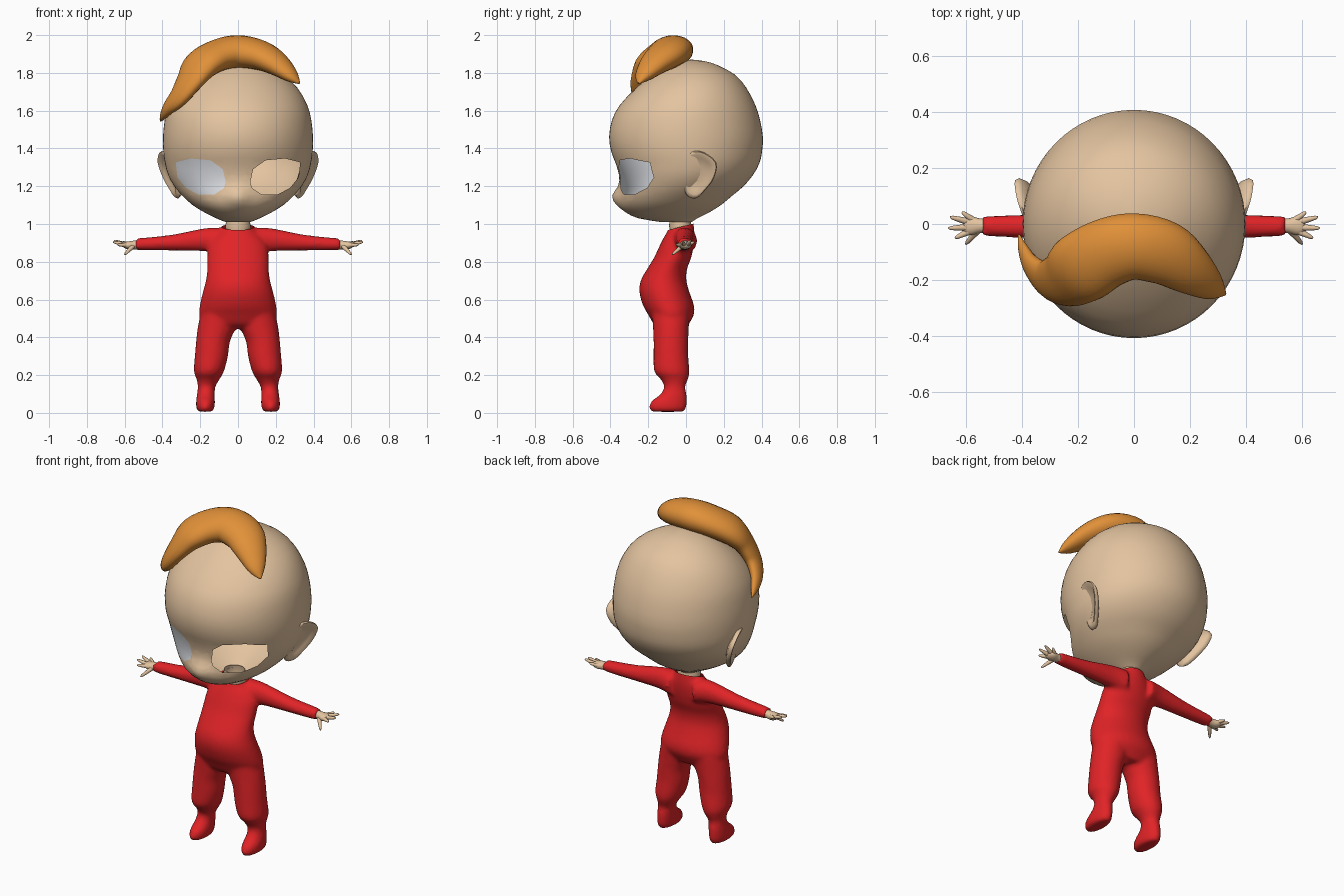
import bpy, bmesh
from math import sin, cos, pi, exp, radians
from mathutils import Vector

default = bpy.data.objects.get("Cube")
if default:
    bpy.data.objects.remove(default)


def material(name, rgb):
    m = bpy.data.materials.new(name)
    m.use_nodes = True
    m.diffuse_color = (*rgb, 1)
    m.node_tree.nodes["Principled BSDF"].inputs["Base Color"].default_value = (*rgb, 1)
    return m


SKIN = material("skin", (0.77, 0.55, 0.35))
RED = material("red_suit", (0.75, 0.017, 0.02))
ORANGE = material("orange_hair", (0.75, 0.28, 0.04))
WHITE = material("eye_white", (0.8, 0.82, 0.86))


def refine(rows, steps=3):
    """Catmull-Rom interpolation through rows of numbers."""
    out = []
    for i in range(len(rows) - 1):
        quad = [rows[max(i - 1, 0)], rows[i], rows[i + 1], rows[min(i + 2, len(rows) - 1)]]
        for s in range(steps):
            t = s / steps
            out.append([b + 0.5 * t * (c - a + t * (2*a - 5*b + 4*c - d + t * (3*(b - c) + d - a)))
                        for a, b, c, d in zip(*quad)])
    return out + [list(rows[-1])]


def loft(bm, rings, n=24, cap_start=True, cap_end=True):
    """Skin elliptical rings, each given as centre, u axis, v axis."""
    loops = [[bm.verts.new(Vector(c) + Vector(u) * cos(2*pi*k/n) + Vector(v) * sin(2*pi*k/n))
              for k in range(n)] for c, u, v in rings]
    for a, b in zip(loops, loops[1:]):
        for k in range(n):
            bm.faces.new((a[k], a[(k+1) % n], b[(k+1) % n], b[k]))
    if cap_start:
        bm.faces.new(loops[0])
    if cap_end:
        bm.faces.new(loops[-1])


def stack(rows):
    """Rows of height, half width, front y, back y become level rings."""
    return [((0, (f + b) / 2, z), (w, 0, 0), (0, (b - f) / 2, 0)) for z, w, f, b in rows]


def smooth(obj):
    bpy.ops.object.select_all(action='DESELECT')
    obj.select_set(True)
    bpy.context.view_layer.objects.active = obj
    bpy.ops.object.shade_smooth_by_angle(angle=radians(60))


def finish(name, bm, *mats, mirror=False):
    bmesh.ops.recalc_face_normals(bm, faces=bm.faces)
    mesh = bpy.data.meshes.new(name)
    bm.to_mesh(mesh)
    bm.free()
    for m in mats:
        mesh.materials.append(m)
    obj = bpy.data.objects.new(name, mesh)
    bpy.context.collection.objects.link(obj)
    smooth(obj)
    if mirror:
        obj.modifiers.new("Mirror", 'MIRROR').use_mirror_merge = False
    return obj


# Head shell with a small nose
HEAD = [(1.87, .004, .026, .034), (1.862, .07, -.04, .10), (1.84, .15, -.10, .17),
        (1.79, .24, -.18, .26), (1.72, .315, -.265, .32), (1.63, .367, -.35, .367),
        (1.55, .388, -.392, .392), (1.46, .397, -.407, .407), (1.38, .395, -.395, .402),
        (1.32, .386, -.372, .388), (1.26, .37, -.355, .355), (1.2, .337, -.35, .305),
        (1.15, .295, -.357, .245), (1.1, .24, -.352, .185), (1.06, .175, -.315, .12),
        (1.03, .115, -.25, .06), (1.01, .065, -.13, .03)]
bm = bmesh.new()
loft(bm, stack(refine(HEAD, 2)), 64, cap_end=False)
for v in bm.verts:
    if v.co.y < 0:
        v.co.y -= .034 * exp(-(v.co.x / .06) ** 2 - ((v.co.z - 1.145) / .05) ** 2)

# Eye outlines cut into the face: left one open, right one white
EYE = [(.065, 1.22), (.08, 1.29), (.145, 1.337), (.25, 1.347), (.33, 1.326),
       (.32, 1.247), (.275, 1.19), (.21, 1.157), (.125, 1.157), (.075, 1.19)]
for side in (1, -1):
    pts = [Vector((side * x, 0, z)) for x, z in EYE]
    edges = []
    for a, b in zip(pts, pts[1:] + pts[:1]):
        d = (b - a).normalized()
        normal = Vector((-d.z, 0, d.x)) * side
        edges.append((a, normal))

        def near(f):
            c = f.calc_center_median()
            c.y = 0
            t = min(max((c - a).dot(d), 0), (b - a).length)
            return (c - a - d * t).length < .06

        faces = [f for f in bm.faces if f.calc_center_median().y < -.1 and near(f)]
        geom = set(faces) | {e for f in faces for e in f.edges} | {v for f in faces for v in f.verts}
        bmesh.ops.bisect_plane(bm, geom=list(geom), dist=1e-5, plane_co=a, plane_no=normal)
    inside = [f for f in bm.faces if f.calc_center_median().y < -.1
              and all((f.calc_center_median() - a).dot(n) < 0 for a, n in edges)]
    if side > 0:
        bmesh.ops.delete(bm, geom=inside, context='FACES')
    else:
        for f in inside:
            f.material_index = 1
finish("head", bm, SKIN, WHITE)

# Ears: dished teardrop outlines leaning out from the head
EAR = refine([(-.015, 1.29), (0, 1.352), (.03, 1.384), (.095, 1.379), (.16, 1.326), (.15, 1.247),
              (.105, 1.183), (.053, 1.136), (0, 1.157), (-.015, 1.236), (-.015, 1.29)], 3)[:-1]
bm = bmesh.new()
loops = []
for scale, lift in [(.55, -.03), (.92, -.016), (1, 0), (.95, .011), (.84, .012), (.68, .001), (.3, -.004)]:
    loop = []
    for y, z in EAR:
        y, z = .07 + (y - .07) * scale, 1.27 + (z - 1.27) * scale
        loop.append(bm.verts.new((.365 + .3 * (z - 1.26) + .35 * (y - .07) + lift, y, z)))
    loops.append(loop)
for a, b in zip(loops, loops[1:]):
    for k in range(len(a)):
        j = (k + 1) % len(a)
        bm.faces.new((a[k], a[j], b[j], b[k]))
bm.faces.new(loops[0])
bm.faces.new(loops[-1])
finish("ears", bm, SKIN, mirror=True)

# Swept hair lock: x, y, z, half width, half thickness
HAIR = refine([(.325, -.25, 1.745, .006, .005), (.28, -.225, 1.785, .05, .035),
               (.2, -.165, 1.85, .09, .062), (.11, -.105, 1.895, .115, .078),
               (0, -.08, 1.912, .12, .086), (-.1, -.105, 1.895, .125, .082),
               (-.19, -.16, 1.845, .128, .075), (-.25, -.2, 1.765, .105, .055),
               (-.31, -.2, 1.68, .08, .042), (-.365, -.15, 1.62, .05, .03),
               (-.395, -.09, 1.575, .027, .018), (-.41, -.04, 1.545, .004, .004)], 4)
rings = []
for i, (x, y, z, w, t) in enumerate(HAIR):
    p = Vector((x, y, z))
    ahead = Vector(HAIR[min(i + 1, len(HAIR) - 1)][:3]) - Vector(HAIR[max(i - 1, 0)][:3])
    across = ahead.cross(p - Vector((0, 0, 1.46))).normalized()
    rings.append((p, across * w, across.cross(ahead).normalized() * t))
bm = bmesh.new()
loft(bm, rings, 24)
finish("hair_lock", bm, ORANGE)

# Suit: torso, legs and sleeves fused into one smooth skin
TORSO = [(.445, .1, -.13, 0), (.47, .185, -.17, .015), (.52, .206, -.2, .042), (.57, .202, -.228, .042),
         (.64, .186, -.247, .018), (.7, .17, -.24, .002), (.76, .163, -.207, .005), (.82, .163, -.17, .027),
         (.88, .157, -.142, .04), (.93, .13, -.117, .045), (.97, .09, -.095, .044), (1.03, .068, -.09, .036)]
# Height, centre x, centre y, half width, half depth
LEG = [(.52, .1, -.08, .1, .1), (.45, .113, -.08, .101, .095), (.38, .132, -.08, .09, .092),
       (.3, .141, -.08, .088, .092), (.22, .154, -.075, .08, .094), (.18, .158, -.062, .062, .074),
       (.14, .166, -.06, .047, .056), (.1, .17, -.066, .047, .069), (.06, .172, -.09, .05, .095),
       (.025, .173, -.097, .048, .098), (.006, .173, -.097, .036, .085)]
# Along x: height, half depth, half height
ARM = [(.08, .91, .07, .07), (.17, .917, .052, .062), (.33, .903, .044, .044),
       (.45, .896, .04, .036), (.54, .893, .036, .031)]
bm = bmesh.new()
loft(bm, stack(refine(TORSO)), 32)
for side in (1, -1):
    loft(bm, [((side * x, y, z), (w, 0, 0), (0, d, 0)) for z, x, y, w, d in refine(LEG)])
    loft(bm, [((side * x, -.008, z), (0, d, 0), (0, 0, h)) for x, z, d, h in refine(ARM)])
suit = finish("suit", bm, RED)
remesh = suit.modifiers.new("Fuse", 'REMESH')
remesh.mode = 'VOXEL'
remesh.voxel_size = .012
soften = suit.modifiers.new("Soften", 'SMOOTH')
soften.iterations = 5
for name in ("Fuse", "Soften"):
    bpy.ops.object.modifier_apply(modifier=name)

# Open the collar, lower at the front
bm = bmesh.new()
bm.from_mesh(suit.data)
bmesh.ops.bisect_plane(bm, geom=bm.verts[:] + bm.edges[:] + bm.faces[:], clear_outer=True,
                       plane_co=(0, -.02, .987), plane_no=(0, -.25, 1))
bm.to_mesh(suit.data)
bm.free()
smooth(suit)

# Neck tube
bm = bmesh.new()
loft(bm, stack([(.95, .06, -.08, .025), (.99, .068, -.09, .03), (1.03, .058, -.085, .022)]),
     cap_start=False, cap_end=False)
finish("neck", bm, SKIN)

# Hands: palm with four fingers and a thumb
PALM = [(.51, .891, .026, .024), (.55, .889, .026, .023), (.58, .887, .034, .021),
        (.6, .888, .03, .016), (.61, .889, .018, .009)]
FINGERS = [((.572, .012, .889), (.613, .042, .905)), ((.59, .008, .89), (.656, .025, .912)),
           ((.592, -.012, .89), (.662, -.015, .905)), ((.585, -.025, .888), (.638, -.05, .89)),
           ((.557, -.022, .882), (.6, -.072, .838))]
bm = bmesh.new()
loft(bm, [((x, -.006, z), (0, d, 0), (0, 0, h)) for x, z, d, h in refine(PALM)], 16)
for base, tip in FINGERS:
    base, tip = Vector(base), Vector(tip)
    u = (tip - base).cross(Vector((0, 0, 1))).normalized()
    v = u.cross(tip - base).normalized()
    loft(bm, [(base.lerp(tip, t), u * r, v * r)
              for t, r in ((0, .013), (.5, .01), (.88, .007), (1, .003))], 8)
finish("hands", bm, SKIN, mirror=True)
